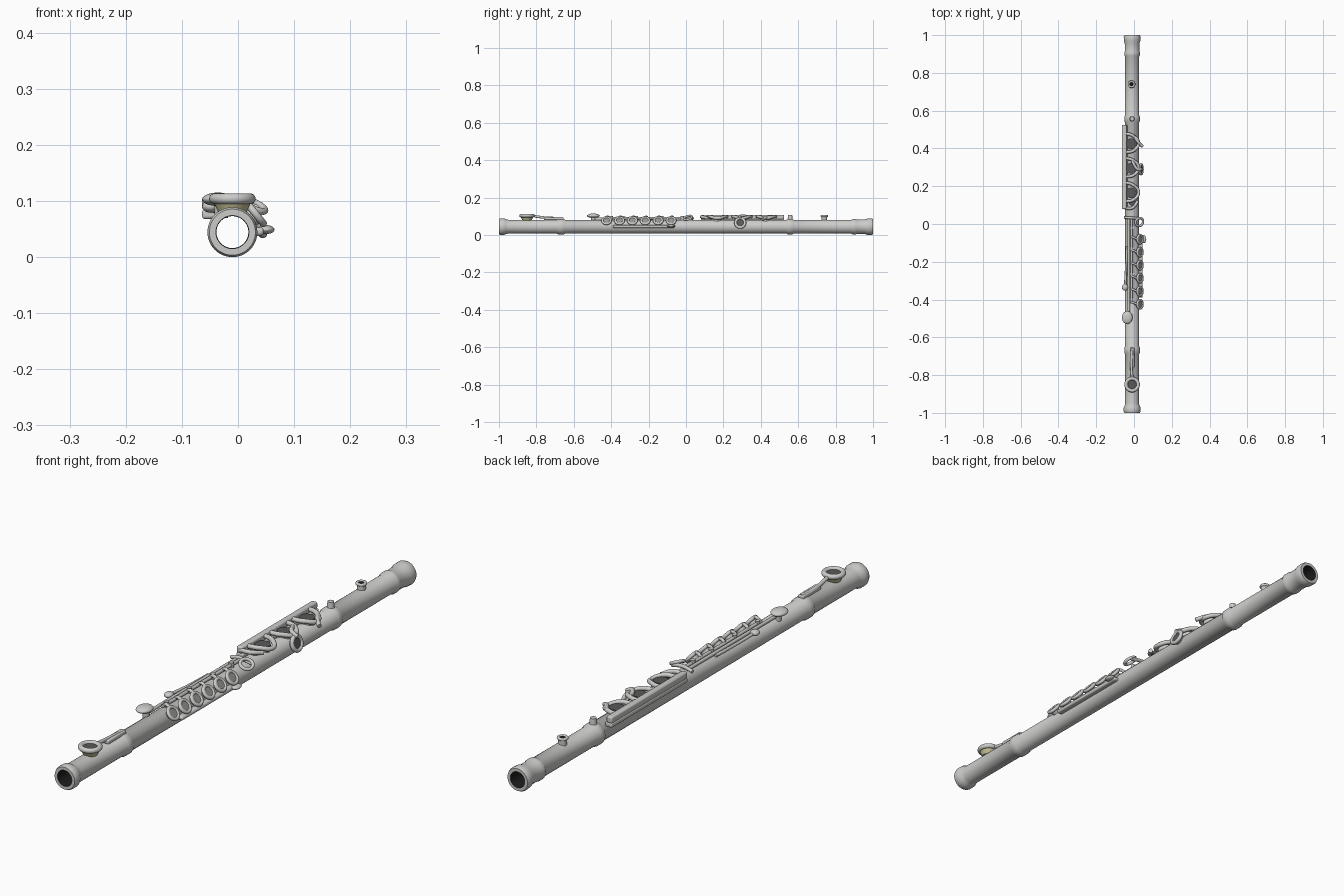
import bpy, bmesh, math
from mathutils import Vector

cube = bpy.data.objects.get("Cube")
if cube:
    bpy.data.objects.remove(cube)

AX, AZ = -0.01, 0.0445      # axis of the tube


def material(name, rgb):
    m = bpy.data.materials.new(name)
    m.use_nodes = True
    m.diffuse_color = (*rgb, 1)
    m.node_tree.nodes["Principled BSDF"].inputs["Base Color"].default_value = (*rgb, 1)
    return m


SILVER = material("silver", (0.6, 0.6, 0.59))
DARK = material("dark bore", (0.012, 0.012, 0.012))
PAD = material("grey pad", (0.1, 0.1, 0.1))
MESH = material("light pad", (0.3, 0.3, 0.3))
BRASS = material("pale brass", (0.55, 0.52, 0.3))


def finish(name, *mats):
    ob = bpy.context.object
    ob.name = name
    for m in mats:
        ob.data.materials.append(m)
    bpy.ops.object.shade_smooth_by_angle(angle=math.radians(40))
    return ob


def lathe(name, profile, mats, sides=48):
    """Revolve a closed (radius, y) profile about the tube axis."""
    bm = bmesh.new()
    rings = []
    for i in range(sides):
        a = math.tau * i / sides
        rings.append([bm.verts.new((AX + r * math.cos(a), y, AZ + r * math.sin(a)))
                      for r, y in profile])
    n = len(profile)
    for i in range(sides):
        p, q = rings[i], rings[(i + 1) % sides]
        for j in range(n):
            k = (j + 1) % n
            f = bm.faces.new((p[j], p[k], q[k], q[j]))
            if profile[j][0] < 0.03 and profile[k][0] < 0.03:
                f.material_index = 1
    bmesh.ops.recalc_face_normals(bm, faces=bm.faces)
    me = bpy.data.meshes.new(name)
    bm.to_mesh(me)
    bm.free()
    ob = bpy.data.objects.new(name, me)
    bpy.context.collection.objects.link(ob)
    bpy.ops.object.select_all(action='DESELECT')
    bpy.context.view_layer.objects.active = ob
    ob.select_set(True)
    return finish(name, *mats)


def turn(normal):
    return Vector(normal).to_track_quat('Z', 'Y').to_euler()


def cyl(name, loc, normal, r, depth, mat, r2=None):
    bpy.ops.mesh.primitive_cone_add(vertices=32, radius1=r, radius2=r if r2 is None else r2,
                                    depth=depth, location=loc, rotation=turn(normal))
    return finish(name, mat)


def ring(name, loc, normal, r, tube, mat=SILVER):
    bpy.ops.mesh.primitive_torus_add(major_segments=40, minor_segments=14, major_radius=r,
                                     minor_radius=tube, location=loc, rotation=turn(normal))
    return finish(name, mat)


def ball(name, loc, size):
    bpy.ops.mesh.primitive_uv_sphere_add(segments=24, ring_count=14, radius=1, location=loc)
    bpy.context.object.scale = size
    return finish(name, SILVER)


def bar(name, lo, hi, bevel=0.006):
    lo, hi = Vector(lo), Vector(hi)
    bpy.ops.mesh.primitive_cube_add(size=1, location=(lo + hi) / 2)
    ob = bpy.context.object
    ob.scale = hi - lo
    bpy.ops.object.transform_apply(location=False, rotation=False, scale=True)
    b = ob.modifiers.new("Round", 'BEVEL')
    b.width, b.segments = bevel, 3
    return finish(name, SILVER)


def pipe(name, pts, r):
    """Smooth rod through a few points."""
    cu = bpy.data.curves.new(name, 'CURVE')
    cu.dimensions = '3D'
    cu.bevel_depth, cu.bevel_resolution, cu.use_fill_caps = r, 3, True
    cu.resolution_u = 8
    s = cu.splines.new('BEZIER')
    s.bezier_points.add(len(pts) - 1)
    for bp, p in zip(s.bezier_points, pts):
        bp.co = p
        bp.handle_left_type = bp.handle_right_type = 'AUTO'
    ob = bpy.data.objects.new(name, cu)
    cu.materials.append(SILVER)
    bpy.context.collection.objects.link(ob)


# Hollow tube with its end rings and joint collars
T, C = 0.037, 0.0415
outer = [(0.041, -1), (0.0445, -0.992), (0.0445, -0.972), (0.039, -0.962), (T, -0.95),
         (T, -0.69), (C, -0.682), (C, -0.655), (T, -0.647),
         (T, 0.538), (C, 0.545), (C, 0.568), (T, 0.576),
         (T, 0.885), (C, 0.893), (C, 0.907), (0.0385, 0.915), (0.039, 0.955),
         (0.0435, 0.97), (0.0445, 0.992), (0.041, 1)]
lathe("main_tube", outer + [(0.0295, 1), (0.0285, 0.99), (0.0285, -0.99), (0.0295, -1)],
      (SILVER, DARK))

# Foot cup with its neck, pad and lever
cyl("foot_cup_neck", (AX, -0.85, 0.088), (0, 0, 1), 0.024, 0.022, BRASS, 0.034)
ring("foot_cup_rim", (AX, -0.85, 0.104), (0, 0, 1), 0.032, 0.0095)
cyl("foot_cup_pad", (AX, -0.85, 0.102), (0, 0, 1), 0.03, 0.008, PAD)
pipe("foot_lever", [(AX, -0.81, 0.1), (AX - 0.004, -0.75, 0.093), (AX, -0.66, 0.09)], 0.007)
bar("foot_lever_plate", (AX - 0.012, -0.76, 0.08), (AX + 0.012, -0.655, 0.095), 0.004)

# Small chimney near the far end and the collar knob
cyl("small_chimney", (AX - 0.003, 0.74, 0.088), (0, 0, 1), 0.015, 0.028, SILVER)
ring("small_chimney_rim", (AX - 0.003, 0.74, 0.102), (0, 0, 1), 0.0145, 0.0055)
cyl("small_chimney_hole", (AX - 0.003, 0.74, 0.1), (0, 0, 1), 0.012, 0.007, DARK)
cyl("collar_knob", (AX, 0.557, 0.092), (0, 0, 1), 0.014, 0.028, SILVER, 0.011)

# Row of tilted finger rings with chimneys and arms
tilt = Vector((0.78, 0, 0.62))
for i in range(6):
    y = -0.425 + 0.069 * i
    c = Vector((AX, y, AZ)) + tilt * 0.053
    cyl("finger_chimney", c - tilt * 0.01, tilt, 0.015, 0.02, SILVER, 0.02)
    ring("finger_ring", c, tilt, 0.022, 0.0065)
    cyl("finger_pad", c, tilt, 0.021, 0.006, MESH)
    pipe("finger_arm", [c + Vector((-0.016, 0, 0.018)), (0.002, y + 0.006, 0.099),
                        (-0.014, y + 0.012, 0.092)], 0.006)

# Lower side rod with its end knob
bar("side_bar", (0.022, -0.39, 0.038), (0.046, -0.06, 0.053))
ball("side_knob", (0.05, -0.08, 0.049), (0.015, 0.022, 0.008))

# Rods along the top with posts
for x, z, y0, y1 in ((-0.028, 0.088, -0.49, 0.03), (-0.013, 0.09, -0.42, 0.03)):
    pipe("top_rod", [(x, y0, z), (x, (y0 + y1) / 2, z), (x, y1, z)], 0.0065)
for y in (-0.4, -0.265, -0.13, -0.02):
    cyl("rod_post", (-0.013, y, 0.088), (0, 0, 1), 0.009, 0.026, SILVER)
pipe("cross_arm", [(-0.052, 0.035, 0.088), (-0.01, 0.032, 0.095), (0.036, 0.03, 0.088)], 0.007)

# Thumb key and little side key
ball("thumb_key", (-0.036, -0.495, 0.103), (0.028, 0.034, 0.012))
cyl("thumb_key_post", (-0.03, -0.495, 0.085), (0, 0, 1), 0.012, 0.03, SILVER)
ball("side_key", (-0.048, -0.335, 0.09), (0.016, 0.018, 0.011))
pipe("side_key_arm", [(-0.048, -0.335, 0.09), (-0.043, -0.25, 0.085),
                      (-0.038, -0.12, 0.084)], 0.006)

# Open ring standing clear of the tube
ring("open_ring", (0.028, 0.01, 0.092), (0.4, -0.25, 0.85), 0.022, 0.006)

# Long rail beside the upper keys
bar("long_rail", (-0.064, 0.08, 0.068), (-0.035, 0.525, 0.085), 0.005)
bar("long_rail_top", (-0.064, 0.08, 0.083), (-0.04, 0.525, 0.108), 0.006)

# Upper keys: pads held by arms that loop over from the rail
for y in (0.425, 0.295, 0.165):
    cyl("upper_pad_base", (AX - 0.005, y, 0.082), (0, 0, 1), 0.028, 0.018, SILVER)
    cyl("upper_pad", (AX - 0.005, y, 0.092), (0, 0, 1), 0.027, 0.008, PAD)
    pipe("upper_loop", [(-0.05, y + 0.055, 0.098), (-0.005, y + 0.042, 0.098),
                        (0.024, y + 0.005, 0.09), (-0.002, y - 0.036, 0.098),
                        (-0.05, y - 0.045, 0.098)], 0.0085)
cyl("lowest_pad", (AX, 0.115, 0.088), (0, 0, 1), 0.018, 0.012, PAD)
pipe("upper_tail", [(0.0, 0.465, 0.098), (0.025, 0.43, 0.094), (0.046, 0.41, 0.084)], 0.008)
pipe("lower_tail", [(-0.05, 0.085, 0.095), (-0.01, 0.085, 0.097), (0.02, 0.12, 0.09)], 0.008)

# Upright ring on the side of the tube
cyl("side_ring_neck", (0.029, 0.29, 0.062), (1, 0, 0.25), 0.02, 0.014, SILVER, 0.025)
ring("side_ring", (0.037, 0.29, 0.065), (1, 0, 0.3), 0.025, 0.0075)
cyl("side_ring_pad", (0.037, 0.29, 0.065), (1, 0, 0.3), 0.024, 0.006, PAD)
pipe("side_ring_arm", [(0.04, 0.29, 0.09), (0.02, 0.29, 0.1), (-0.01, 0.335, 0.099)], 0.008)
